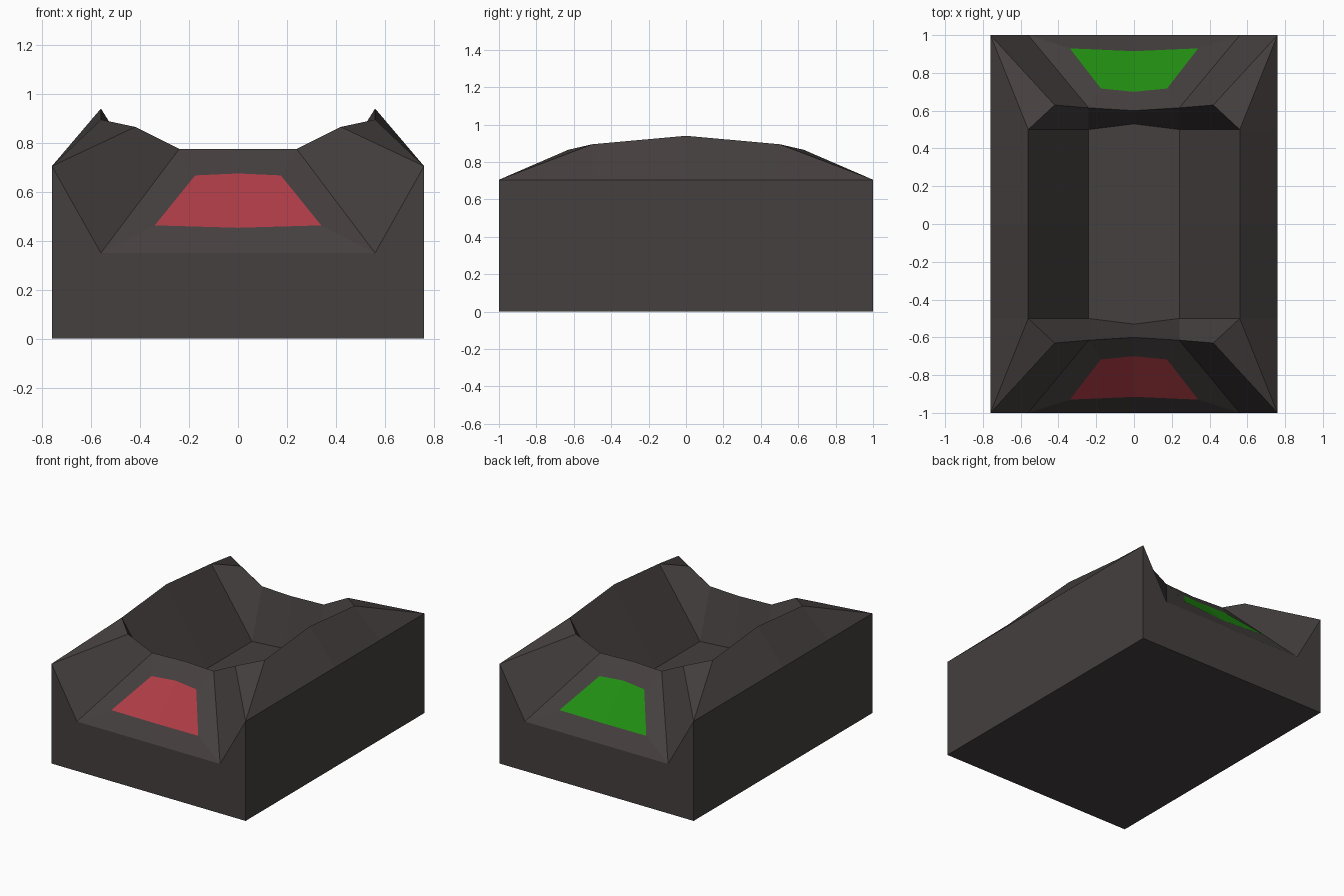
import bpy, bmesh
from mathutils import Vector

if "Cube" in bpy.data.objects:
    bpy.data.objects.remove(bpy.data.objects["Cube"])


def material(name, rgb):
    m = bpy.data.materials.new(name)
    m.diffuse_color = (*rgb, 1)
    m.use_nodes = True
    m.node_tree.nodes["Principled BSDF"].inputs["Base Color"].default_value = m.diffuse_color
    return m


def build(name, faces, flips, mat):
    """Mirror the listed faces by each (x, y) sign pair and weld into one object."""
    bm = bmesh.new()
    for sx, sy in flips:
        for f in faces:
            vs = [bm.verts.new((p[0] * sx, p[1] * sy, p[2])) for p in f]
            bm.faces.new(vs if sx * sy > 0 else vs[::-1])
    bmesh.ops.remove_doubles(bm, verts=bm.verts, dist=1e-4)
    bmesh.ops.recalc_face_normals(bm, faces=bm.faces)
    bm.normal_update()
    # the topmost face must look upward
    top = max(bm.faces, key=lambda f: f.calc_center_median().z)
    if top.normal.z < 0:
        bmesh.ops.reverse_faces(bm, faces=bm.faces)
    me = bpy.data.meshes.new(name)
    bm.to_mesh(me)
    bm.free()
    me.materials.append(mat)
    ob = bpy.data.objects.new(name, me)
    bpy.context.collection.objects.link(ob)
    return ob


W, L, FLOOR = 0.76, 1.0, 0.43

# key points of one quarter (x >= 0, y <= 0)
base_mid, base_corner = (0, -L, 0), (W, -L, 0)
base_side, base_centre = (W, 0, 0), (0, 0, 0)
corner, lip, lip_mid = (W, -L, 0.705), (0.56, -L, 0.35), (0, -L, 0.35)
rim, rim_mid = (W, -0.5, 0.705), (W, 0, 0.705)
ridge, ridge_mid = (0.56, -0.5, 0.895), (0.56, 0, 0.94)
horn, sill, sill_mid = (0.42, -0.63, 0.865), (0.24, -0.615, 0.775), (0, -0.6, 0.775)
well, well_mid = (0.24, -0.5, FLOOR), (0.24, 0, FLOOR)
well_end, well_centre = (0, -0.53, FLOOR), (0, 0, FLOOR)
pan_out, pan_low = (0.34, -0.93, 0.463), (0, -0.915, 0.453)
pan_in, pan_top = (0.175, -0.717, 0.667), (0, -0.7, 0.675)

quarter = [
    # base block
    (base_mid, base_corner, corner, lip, lip_mid),
    (base_corner, base_side, rim_mid, rim, corner),
    (base_mid, base_centre, base_side, base_corner),
    # side banks
    (corner, rim, ridge), (corner, ridge, horn),
    (rim, rim_mid, ridge_mid, ridge),
    # sunken well
    (ridge, ridge_mid, well_mid, well),
    (well, well_mid, well_centre, well_end),
    (ridge, well, sill, horn),
    (well, well_end, sill_mid, sill),
    # end slope with opening for the panel
    (corner, horn, sill, lip),
    (lip, pan_out, pan_low, lip_mid),
    (lip, sill, pan_in, pan_out),
    (sill, sill_mid, pan_top, pan_in),
]
panel = [(pan_out, pan_in, pan_top, pan_low)]

build("body", quarter, [(1, 1), (-1, 1), (1, -1), (-1, -1)],
      material("dark_grey", (0.06, 0.05, 0.05)))
build("front_panel", panel, [(1, 1), (-1, 1)], material("red", (0.42, 0.045, 0.06)))
build("back_panel", panel, [(1, -1), (-1, -1)], material("green", (0.015, 0.27, 0.006)))
